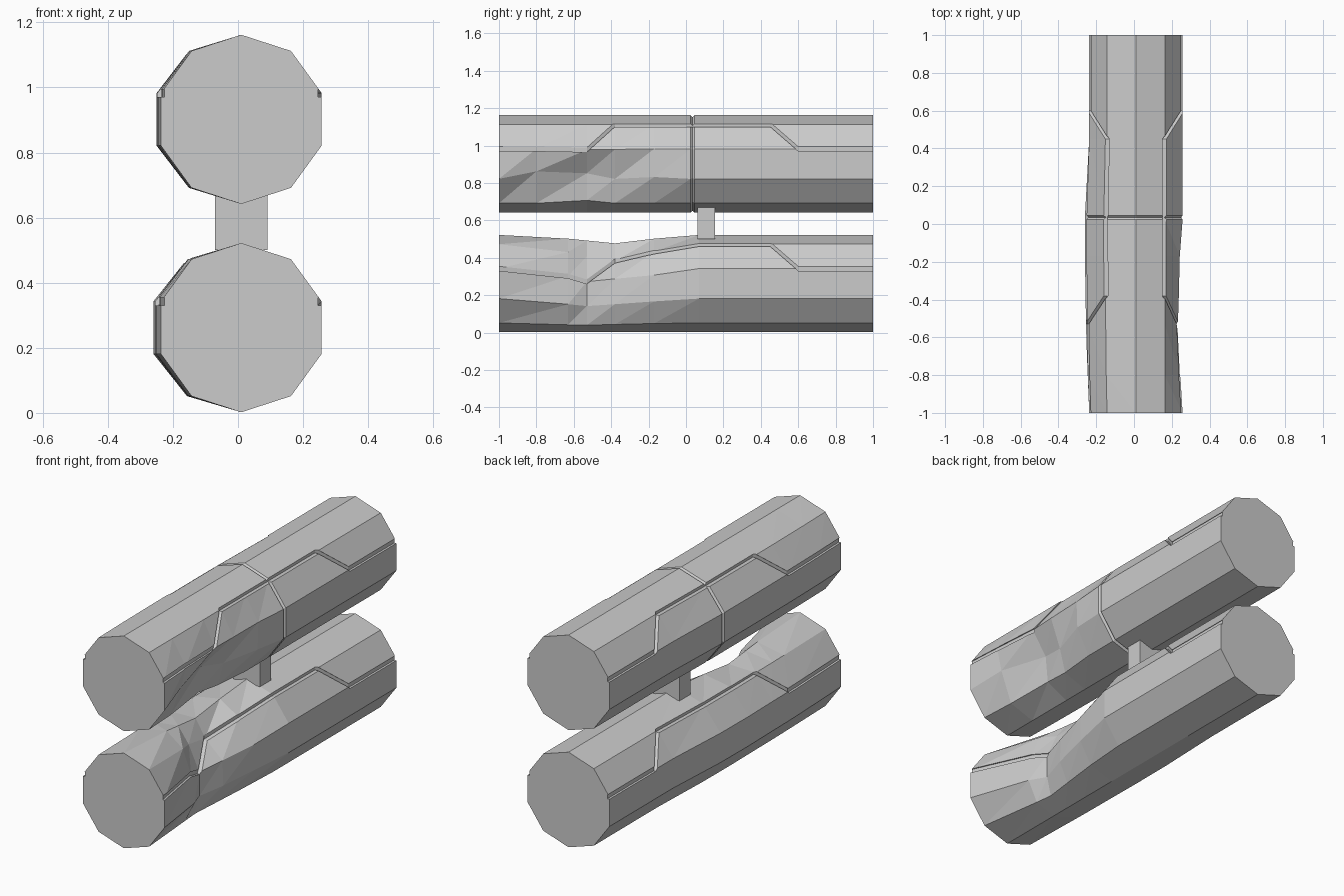
import bpy
import bmesh
from math import sin, cos, pi

SIDES = 10
RADIUS = 0.26
CENTRE_X = 0.01

if "Cube" in bpy.data.objects:
    bpy.data.objects.remove(bpy.data.objects["Cube"], do_unlink=True)

grey = bpy.data.materials.new("plain grey")
grey.use_nodes = True
grey.diffuse_color = (0.6, 0.6, 0.6, 1)
grey.node_tree.nodes["Principled BSDF"].inputs["Base Color"].default_value = grey.diffuse_color


def make_object(name, bm):
    bmesh.ops.recalc_face_normals(bm, faces=bm.faces)
    mesh = bpy.data.meshes.new(name)
    bm.to_mesh(mesh)
    bm.free()
    mesh.materials.append(grey)
    obj = bpy.data.objects.new(name, mesh)
    bpy.context.collection.objects.link(obj)
    return obj


def loft(name, rings):
    """Skin a list of equal-length rings and cap both ends."""
    bm = bmesh.new()
    loops = [[bm.verts.new(p) for p in ring] for ring in rings]
    n = len(rings[0])
    for low, high in zip(loops, loops[1:]):
        for k in range(n):
            a, b, c, d = low[k], low[(k + 1) % n], high[(k + 1) % n], high[k]
            bm.faces.new((a, b, d))
            bm.faces.new((b, c, d))
    bm.faces.new(loops[0])
    bm.faces.new(loops[-1])
    bmesh.ops.dissolve_limit(bm, angle_limit=0.002, verts=bm.verts, edges=bm.edges)
    return make_object(name, bm)


def pipe_ring(y, z, dents, bulge, scale=1):
    """Ten-sided ring; dents move the first corners, clockwise from the top."""
    ring = []
    for k in range(SIDES):
        angle = 2 * pi * k / SIDES
        dx, dz = dents[k] if k < len(dents) else (0, 0)
        if k > SIDES / 2:
            dx = bulge * sin(angle)
        ring.append((CENTRE_X + RADIUS * scale * sin(angle) + dx, y,
                     z + RADIUS * scale * cos(angle) + dz))
    return ring


def seam_cutter(name, rings, low, high):
    """Thin bar following the low corner, stepping to the high one mid-length."""
    w = 0.012
    path = []
    for ring in rings:
        y = ring[0][1]
        path.append(ring[high if -0.5 < y < 0.5 else low])
    path = [(path[0][0], -1.05, path[0][2])] + path + [(path[-1][0], 1.05, path[-1][2])]
    bars = [[(x - w, y, z - w), (x + w, y, z - w), (x + w, y, z + w), (x - w, y, z + w)]
            for x, y, z in path]
    return loft(name, bars)


def build_pipe(name, z, profile, ring_seam):
    rings = [pipe_ring(y, z, dents, bulge) for y, dents, bulge in profile]
    rings += [pipe_ring(y, z, [], 0) for y in (0.45, 0.6, 1)]
    # Seam paths stay on the outer surface
    cutters = [seam_cutter(name + "_seam_cutter", rings, low, high)
               for low, high in ((2, 1), (8, 9))]
    if ring_seam:
        at = next(i for i, r in enumerate(rings) if r[0][1] > 0)
        bulge = profile[at][2]
        rings[at:at + 1] = [pipe_ring(y, z, [], bulge, s)
                            for y, s in ((0.025, 1), (0.035, 0.96), (0.045, 1))]
    pipe = loft(name, rings)
    for cutter in cutters:
        cutter.hide_render = True
        mod = pipe.modifiers.new("seam", "BOOLEAN")
        mod.operation = "DIFFERENCE"
        mod.solver = "EXACT"
        mod.object = cutter
    # Bake the seams, then drop the cutters
    graph = bpy.context.evaluated_depsgraph_get()
    cut = bpy.data.meshes.new_from_object(pipe.evaluated_get(graph))
    pipe.modifiers.clear()
    pipe.data = cut
    for cutter in cutters:
        bpy.data.objects.remove(cutter, do_unlink=True)
    return pipe


# Lower pipe: deep crush on the left side near the front
lower_profile = [
    (-1, [], 0),
    (-0.63, [(0, -.02), (-.055, -.042), (-.10, -.04), (-.08, -.03), (-.04, -.01)], 0.015),
    (-0.53, [(0, -.03), (-.09, -.065), (-.12, -.07), (-.12, -.04), (-.05, -.012)], 0.018),
    (-0.38, [(0, -.045), (-.095, -.09), (-.085, -.055), (-.08, -.03), (-.035, -.008)], 0.02),
    (-0.17, [(0, -.02), (-.04, -.04), (-.04, -.035), (-.04, -.015), (-.015, -.003)], 0.024),
    (0.07, [], 0.022),
]
build_pipe("lower_pipe", 0.262, lower_profile, False)

# Upper pipe: shallow dent low on the left side
upper_profile = [
    (-1, [], 0),
    (-0.8, [(0, 0), (0, 0), (-.012, 0), (-.04, .04), (-.01, 0)], 0.007),
    (-0.53, [(0, 0), (0, 0), (-.025, -.005), (-.11, .03), (-.03, .015)], 0.012),
    (-0.38, [(0, 0), (0, 0), (-.02, -.003), (-.08, 0), (-.02, 0)], 0.013),
    (-0.17, [(0, 0), (0, 0), (-.015, 0), (-.02, .01)], 0.014),
    (0.035, [], 0.014),
]
build_pipe("upper_pipe", 0.902, upper_profile, True)

# Short block joining the pipes
bm = bmesh.new()
bmesh.ops.create_cube(bm, size=1)
bmesh.ops.scale(bm, vec=(0.16, 0.095, 0.175), verts=bm.verts)
bmesh.ops.translate(bm, vec=(CENTRE_X, 0.108, 0.588), verts=bm.verts)
make_object("connecting_block", bm)
